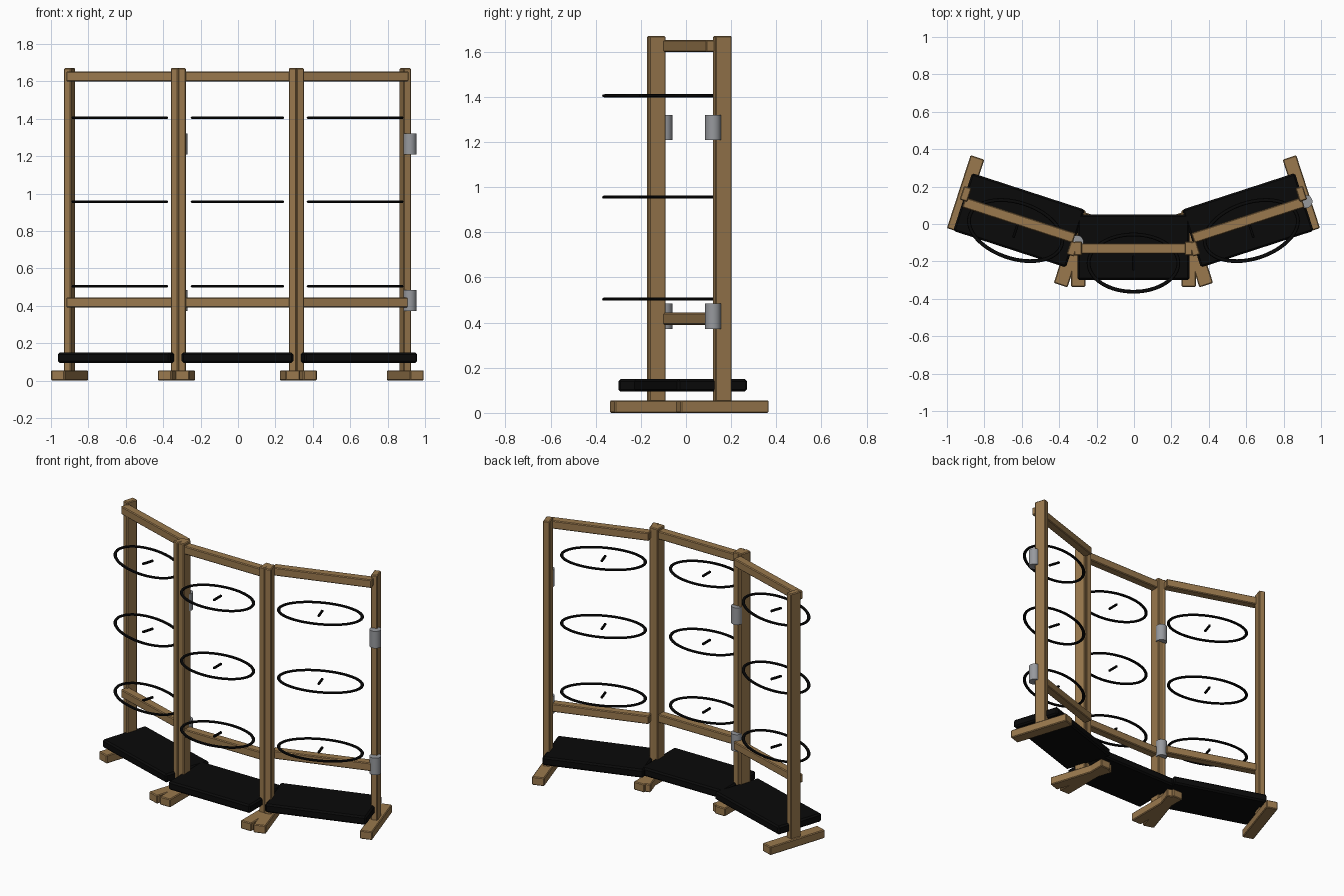
import bpy, bmesh, math
from mathutils import Matrix, Vector

cube = bpy.data.objects.get("Cube")
if cube:
    bpy.data.objects.remove(cube, do_unlink=True)


def make_material(name, color, rough):
    m = bpy.data.materials.new(name)
    m.use_nodes = True
    m.diffuse_color = (*color, 1)
    bsdf = m.node_tree.nodes["Principled BSDF"]
    bsdf.inputs["Base Color"].default_value = (*color, 1)
    bsdf.inputs["Roughness"].default_value = rough
    return m


WOOD = make_material("oak wood", (0.32, 0.19, 0.075), 0.7)
BLACK = make_material("black", (0.003, 0.003, 0.003), 0.7)
STEEL = make_material("hinge steel", (0.31, 0.32, 0.34), 0.5)


def finish(bm, name, mat, frame):
    """Turn a bmesh into an object placed in its panel's frame."""
    bmesh.ops.recalc_face_normals(bm, faces=bm.faces)
    me = bpy.data.meshes.new(name)
    bm.to_mesh(me)
    bm.free()
    me.materials.append(mat)
    ob = bpy.data.objects.new(name, me)
    ob.matrix_world = frame
    bpy.context.collection.objects.link(ob)
    return ob


def smooth(ob):
    bpy.ops.object.select_all(action='DESELECT')
    bpy.context.view_layer.objects.active = ob
    ob.select_set(True)
    bpy.ops.object.shade_smooth_by_angle(angle=math.radians(40))


def beam(name, mat, frame, center, size, bevel=0.005):
    bm = bmesh.new()
    bmesh.ops.create_cube(bm, size=1)
    bmesh.ops.scale(bm, vec=size, verts=bm.verts)
    bmesh.ops.translate(bm, vec=center, verts=bm.verts)
    bmesh.ops.bevel(bm, geom=bm.edges[:], offset=bevel, segments=1, affect='EDGES')
    return finish(bm, name, mat, frame)


def hoop(name, frame, center, a, b, half_w=0.01, half_h=0.007, steps=64, sides=8):
    """Flat elliptical ring with a rounded section."""
    bm = bmesh.new()
    loops = []
    for i in range(steps):
        t = math.tau * i / steps
        out = Vector((b * math.cos(t), a * math.sin(t), 0)).normalized()
        mid = Vector(center) + Vector((a * math.cos(t), b * math.sin(t), 0))
        loop = []
        for j in range(sides):
            s = math.tau * j / sides
            loop.append(bm.verts.new(mid + out * half_w * math.cos(s)
                                     + Vector((0, 0, half_h * math.sin(s)))))
        loops.append(loop)
    for i in range(steps):
        p, q = loops[i], loops[(i + 1) % steps]
        for j in range(sides):
            k = (j + 1) % sides
            bm.faces.new((p[j], q[j], q[k], p[k]))
    smooth(finish(bm, name, BLACK, frame))


def hinge(name, x, y, z):
    bm = bmesh.new()
    bmesh.ops.create_cone(bm, cap_ends=True, segments=24, radius1=0.035,
                          radius2=0.035, depth=0.112)
    smooth(finish(bm, name, STEEL, Matrix.Translation((x, y, z))))


POST_TOP, FOOT_H = 1.67, 0.055
HOOP_HEIGHTS = (0.504, 0.956, 1.405)


def panel(tag, center, angle, posts, rail_len, shelf, shelf_v, ring, ring_v):
    """One screen panel: posts, feet, rails, shelf and three hoops."""
    frame = Matrix.Translation((*center, 0)) @ Matrix.Rotation(math.radians(angle), 4, 'Z')
    for i, (u, v) in enumerate(posts):
        beam(f"{tag}_post_{i + 1}", WOOD, frame, (u, v, (POST_TOP + 0.05) / 2),
             (0.042, 0.076, POST_TOP - 0.05))
        beam(f"{tag}_foot_{i + 1}", WOOD, frame, (u, v, FOOT_H / 2), (0.077, 0.41, FOOT_H))
    for part, z in (("lower", 0.417), ("upper", 1.626)):
        beam(f"{tag}_{part}_rail", WOOD, frame, (0, 0, z), (rail_len, 0.056, 0.054))
    beam(f"{tag}_shelf", BLACK, frame, (0, shelf_v, 0.122), (*shelf, 0.056), 0.01)
    for i, z in enumerate(HOOP_HEIGHTS):
        hoop(f"{tag}_hoop_{i + 1}", frame, (0, ring_v, z), *ring)
        beam(f"{tag}_hoop_bar_{i + 1}", BLACK, frame, (0, ring_v, z),
             (0.014, 0.08, 0.014), 0.003)


# Middle panel, then the two wings swung towards the back
panel("middle", (-0.003, -0.131), 0, [(-0.2955, 0), (0.2955, 0)], 0.59,
      (0.597, 0.35), 0.006, (0.24, 0.153), -0.078)
for tag, side in (("right", -1), ("left", 1)):
    panel(tag, (-0.003 + side * 0.612, 0.02), side * 18,
          [(side * 0.315, 0.046), (side * -0.319, -0.056)], 0.62,
          (0.634, 0.325), 0, (0.258, 0.15), -0.058)

# Hinge barrels on the wing edges
for tag, x, y in (("inner", -0.305, -0.095), ("outer", 0.919, 0.12)):
    for part, z in (("lower", 0.428), ("upper", 1.265)):
        hinge(f"{tag}_{part}_hinge", x, y, z)
